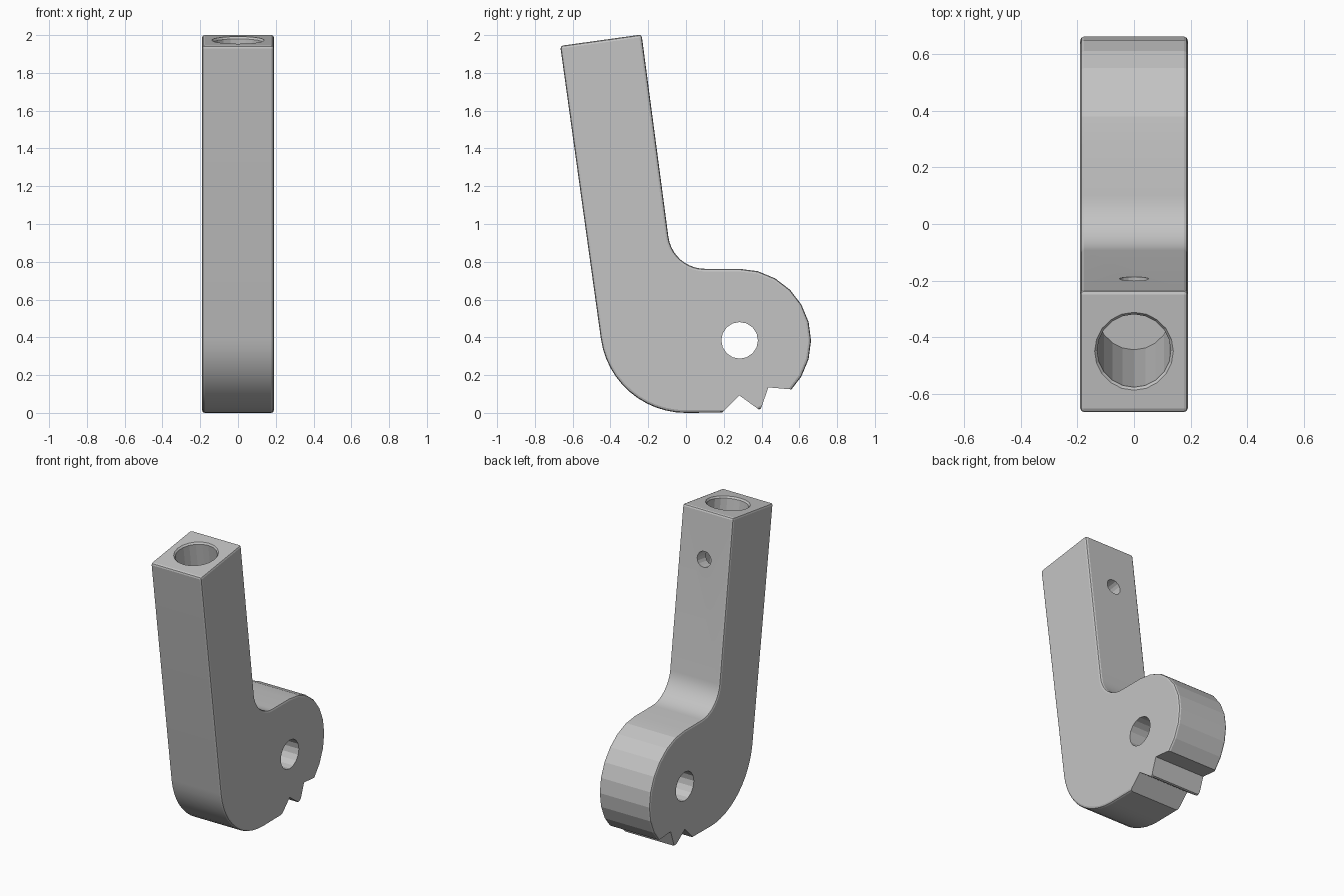
import bpy
import bmesh
import math
from mathutils import Matrix, Vector

if "Cube" in bpy.data.objects:
    bpy.data.objects.remove(bpy.data.objects["Cube"])

HALF_WIDTH = 0.19
LEAN = math.radians(8)
ARM_AXIS = Vector((0, -math.sin(LEAN), math.cos(LEAN)))
BACK_AXIS = Vector((0, math.cos(LEAN), math.sin(LEAN)))

grey = bpy.data.materials.new("plain_grey")
grey.use_nodes = True
colour = (0.55, 0.55, 0.55, 1)
grey.diffuse_color = colour
grey.node_tree.nodes["Principled BSDF"].inputs["Base Color"].default_value = colour


def arc(cy, cz, radius, start, end, steps):
    """Points on an arc in the side plane, angles in degrees."""
    angles = [math.radians(start + (end - start) * i / steps) for i in range(steps + 1)]
    return [(cy + radius * math.cos(a), cz + radius * math.sin(a)) for a in angles]


def finish(name, bm):
    bmesh.ops.recalc_face_normals(bm, faces=bm.faces)
    mesh = bpy.data.meshes.new(name)
    bm.to_mesh(mesh)
    bm.free()
    mesh.materials.append(grey)
    obj = bpy.data.objects.new(name, mesh)
    bpy.context.collection.objects.link(obj)
    return obj


def plate(name, outline, half):
    """Side outline (y, z) extruded across x."""
    bm = bmesh.new()
    face = bm.faces.new([bm.verts.new((-half, y, z)) for y, z in outline])
    new = bmesh.ops.extrude_face_region(bm, geom=[face])["geom"]
    moved = [v for v in new if isinstance(v, bmesh.types.BMVert)]
    bmesh.ops.translate(bm, verts=moved, vec=(2 * half, 0, 0))
    return finish(name, bm)


def drill(name, origin, axis, rings, sides):
    """Closed turned cutter; rings are (distance along axis, radius)."""
    bm = bmesh.new()
    place = Matrix.Translation(origin) @ axis.to_track_quat("Z", "Y").to_matrix().to_4x4()
    loops = []
    for dist, radius in rings:
        loops.append([bm.verts.new(place @ Vector((
            radius * math.cos(math.tau * i / sides),
            radius * math.sin(math.tau * i / sides), dist))) for i in range(sides)])
    for low, high in zip(loops, loops[1:]):
        for i in range(sides):
            j = (i + 1) % sides
            bm.faces.new((low[i], low[j], high[j], high[i]))
    bm.faces.new(loops[0])
    bm.faces.new(loops[-1])
    return finish(name, bm)


def apply_modifier(obj, mod):
    bpy.ops.object.select_all(action="DESELECT")
    obj.select_set(True)
    bpy.context.view_layer.objects.active = obj
    bpy.ops.object.modifier_apply(modifier=mod.name)


# Lever body: round heel, pivot disc, inner fillet and leaning arm
outline = (
    arc(0.282, 0.383, 0.38, -90, 90, 12)
    + arc(0.1, 0.958, 0.195, 270, 188, 10)
    + [(-0.235, 2.003), (-0.666, 1.943)]
    + arc(0, 0.455, 0.455, 188, 270, 12)
)
body = plate("lever_body", outline, HALF_WIDTH)
bevel = body.modifiers.new("soft_edges", "BEVEL")
bevel.width = 0.014
bevel.segments = 2
bevel.limit_method = "ANGLE"
bevel.angle_limit = math.radians(30)
apply_modifier(body, bevel)

# Cutters: two notches, pivot hole, chamfered socket and set-screw hole
socket_mouth = Vector((0, -0.449, 1.972))
cutters = [
    plate("front_notch", [(0.13, -0.06), (0.283, 0.092), (0.4, 0.008), (0.4, -0.06)], 0.3),
    plate("rear_notch", [(0.38, -0.025), (0.436, 0.135), (0.62, 0.119), (0.62, -0.025)], 0.3),
    drill("pivot_hole", Vector((0, 0.284, 0.384)), Vector((1, 0, 0)),
          [(-0.3, 0.097), (0.3, 0.097)], 16),
    drill("arm_socket", socket_mouth, ARM_AXIS,
          [(-0.96, 0.13), (-0.01, 0.13), (0, 0.138), (0.02, 0.154)], 20),
    drill("screw_hole", Vector((0, -0.195, 1.69)), BACK_AXIS,
          [(-0.2, 0.052), (0.1, 0.052)], 16),
]
for cutter in cutters:
    cut = body.modifiers.new(cutter.name, "BOOLEAN")
    cut.operation = "DIFFERENCE"
    cut.solver = "EXACT"
    cut.object = cutter
    apply_modifier(body, cut)
    bpy.data.objects.remove(cutter)

# Smooth the fine curves, keep the disc facets and edges crisp
body.select_set(True)
bpy.context.view_layer.objects.active = body
bpy.ops.object.shade_smooth_by_angle(angle=math.radians(12))
